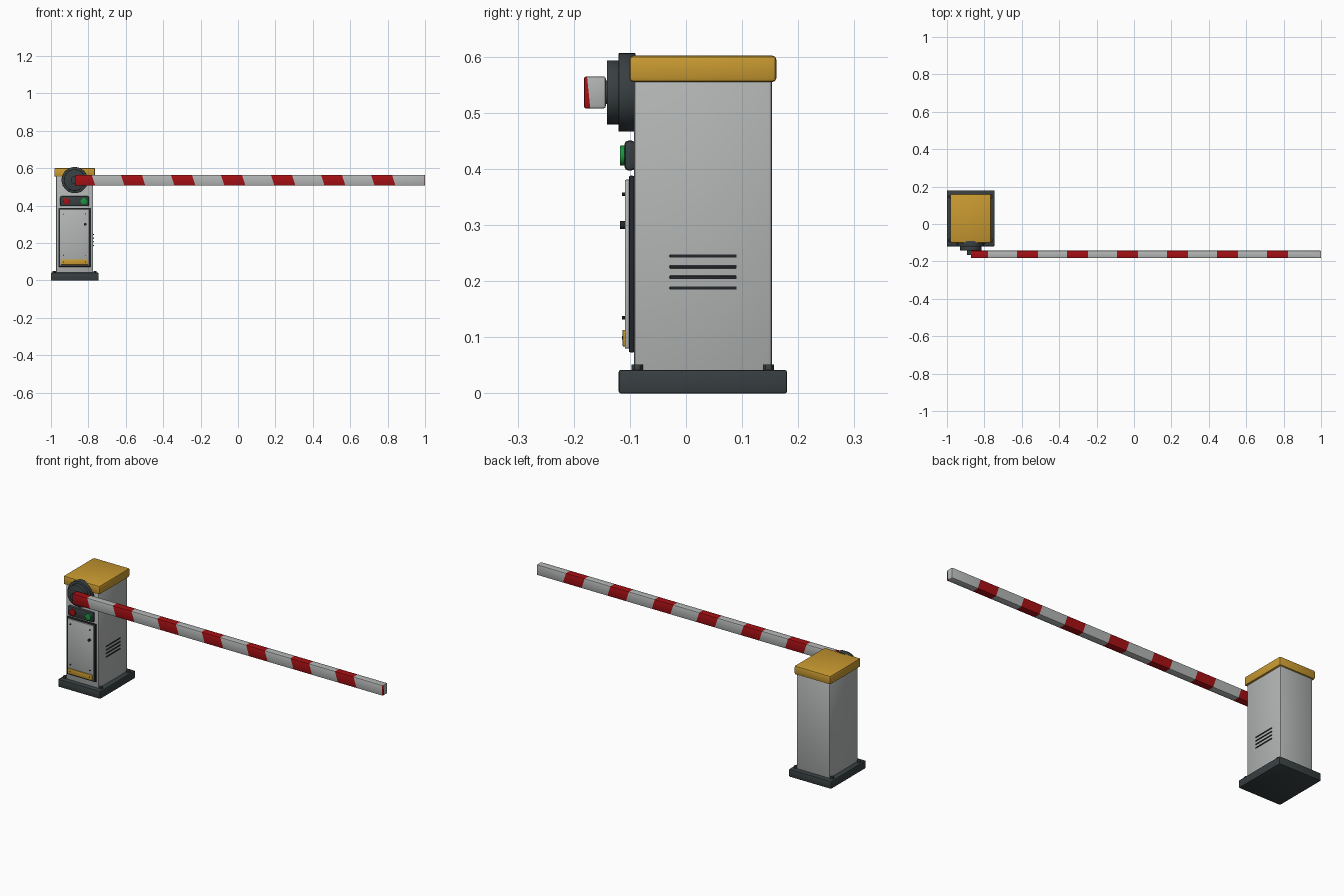
import bpy, bmesh, math
from mathutils import Vector

if "Cube" in bpy.data.objects:
    bpy.data.objects.remove(bpy.data.objects["Cube"], do_unlink=True)


def material(name, rgb):
    m = bpy.data.materials.new(name)
    m.use_nodes = True
    m.diffuse_color = (*rgb, 1)
    m.node_tree.nodes["Principled BSDF"].inputs["Base Color"].default_value = (*rgb, 1)
    return m


GREY = material("light grey paint", (0.45, 0.47, 0.46))
YELLOW = material("amber paint", (0.58, 0.32, 0.03))
DARK = material("charcoal", (0.04, 0.05, 0.053))
BLACK = material("slot black", (0.018, 0.02, 0.024))
RED = material("signal red", (0.38, 0.005, 0.007))
GREEN = material("signal green", (0.01, 0.3, 0.05))

CX, CY = -0.873, 0.03      # cabinet centre


def finish(bm, name, mats):
    mesh = bpy.data.meshes.new(name)
    bm.to_mesh(mesh)
    bm.free()
    ob = bpy.data.objects.new(name, mesh)
    bpy.context.collection.objects.link(ob)
    for m in mats:
        mesh.materials.append(m)
    bpy.ops.object.select_all(action='DESELECT')
    ob.select_set(True)
    bpy.context.view_layer.objects.active = ob
    bpy.ops.object.shade_smooth_by_angle(angle=math.radians(35))
    return ob


def box_mesh(x, y, z, bevel, segments=2):
    """Rounded box from (min, max) ranges."""
    bm = bmesh.new()
    bmesh.ops.create_cube(bm, size=1)
    for v in bm.verts:
        v.co = Vector([(a + b) / 2 + c * (b - a) for (a, b), c in zip((x, y, z), v.co)])
    if bevel:
        bmesh.ops.bevel(bm, geom=bm.edges[:], offset=bevel, segments=segments,
                        profile=0.5, affect='EDGES')
    return bm


def box(name, x, y, z, mat, bevel=0.0):
    return finish(box_mesh(x, y, z, bevel), name, [mat])


def disc(name, centre, radius, depth, mat, axis='Y', sides=32, bevel=0.0):
    """Cylinder along an axis, centred at a point."""
    bm = bmesh.new()
    bmesh.ops.create_cone(bm, cap_ends=True, segments=sides, radius1=radius,
                          radius2=radius, depth=depth)
    if bevel:
        rims = [e for e in bm.edges if abs(e.verts[0].co.z - e.verts[1].co.z) < 1e-6]
        bmesh.ops.bevel(bm, geom=rims, offset=bevel, segments=2, profile=0.5, affect='EDGES')
    ob = finish(bm, name, [mat])
    ob.location = centre
    if axis == 'Y':
        ob.rotation_euler.x = math.pi / 2
    return ob


# Cabinet: base, body, cap
box("base", (-1, -0.746), (-0.12, 0.18), (0, 0.042), DARK, 0.004)
box("cabinet_body", (-0.972, -0.774), (-0.093, 0.153), (0.035, 0.565), GREY, 0.006)
box("cabinet_cap", (-0.982, -0.764), (-0.101, 0.161), (0.555, 0.602), YELLOW, 0.007)

# Anchor bolts at the corners of the base
for i, sx in enumerate((-1, 1)):
    for j, sy in enumerate((-1, 1)):
        disc(f"anchor_bolt_{i}{j}", (CX + sx * 0.109, CY + sy * 0.117, 0.045),
             0.01, 0.014, DARK, 'Z', 6, 0.001)

# Service door with frame, plate, lock and screws
box("door_frame", (-0.96, -0.786), (-0.102, -0.092), (0.073, 0.388), BLACK, 0.003)
box("door", (-0.952, -0.795), (-0.109, -0.1), (0.08, 0.381), GREY, 0.002)
box("door_plate", (-0.946, -0.801), (-0.113, -0.108), (0.084, 0.113), YELLOW, 0.001)
disc("door_lock", (-0.817, -0.112, 0.3), 0.007, 0.012, BLACK, sides=16)
for i, z in enumerate((0.099, 0.135, 0.355)):
    for j, x in enumerate((-0.932, -0.815)):
        disc(f"door_screw_{i}{j}", (x, -0.111, z), 0.003, 0.007, BLACK, sides=8)

# Control box with two buttons
box("control_box", (-0.951, -0.796), (-0.11, -0.09), (0.397, 0.451), DARK, 0.008)
for name, x, mat in (("red_button", -0.917, RED), ("green_button", -0.824, GREEN)):
    disc(name, (x, -0.112, 0.424), 0.0175, 0.012, mat, bevel=0.001)

# Vent slots on the left side
for i in range(4):
    z = 0.188 + i * 0.019
    box(f"vent_slot_{i}", (-0.778, -0.771), (-0.029, 0.09), (z - 0.003, z + 0.003), BLACK, 0.001)

# Boom pivot
HUB_Z = 0.5365
disc("pivot_flange", (CX, -0.105, HUB_Z), 0.07, 0.03, DARK, sides=40, bevel=0.001)
disc("pivot_hub", (CX, -0.129, HUB_Z), 0.057, 0.024, DARK, sides=40, bevel=0.001)
disc("pivot_shaft", (CX, -0.15, HUB_Z), 0.021, 0.03, DARK, sides=24)

# Boom arm, cut by slanted planes into red and grey bands
PITCH, BAND, FIRST, SLANT = 0.2675, 0.112, -0.617, 0.33
bm = box_mesh((-0.872, 1.0), (-0.182, -0.143), (0.508, 0.565), 0.004)
for k in range(-1, 6):
    for edge in (0, BAND):
        bmesh.ops.bisect_plane(bm, geom=bm.verts[:] + bm.edges[:] + bm.faces[:],
                               plane_co=(FIRST + k * PITCH + edge, 0, HUB_Z),
                               plane_no=(1, 0, SLANT))
# Red sliver at the tip
tip = [f for f in bm.faces if f.calc_center_median().x > 0.99]
tip_geom = tip + list({e for f in tip for e in f.edges}) + list({v for f in tip for v in f.verts})
bmesh.ops.bisect_plane(bm, geom=tip_geom, plane_co=(1, -0.1735, HUB_Z), plane_no=(0, 1, 0.1))
for f in bm.faces:
    c = f.calc_center_median()
    along = c.x + SLANT * (c.z - HUB_Z) - FIRST
    banded = along % PITCH < BAND and along < 5.5 * PITCH
    f.material_index = int(banded or (c.x > 0.994 and c.y < -0.1735 - 0.1 * (c.z - HUB_Z)))
finish(bm, "boom_arm", [GREY, RED])
